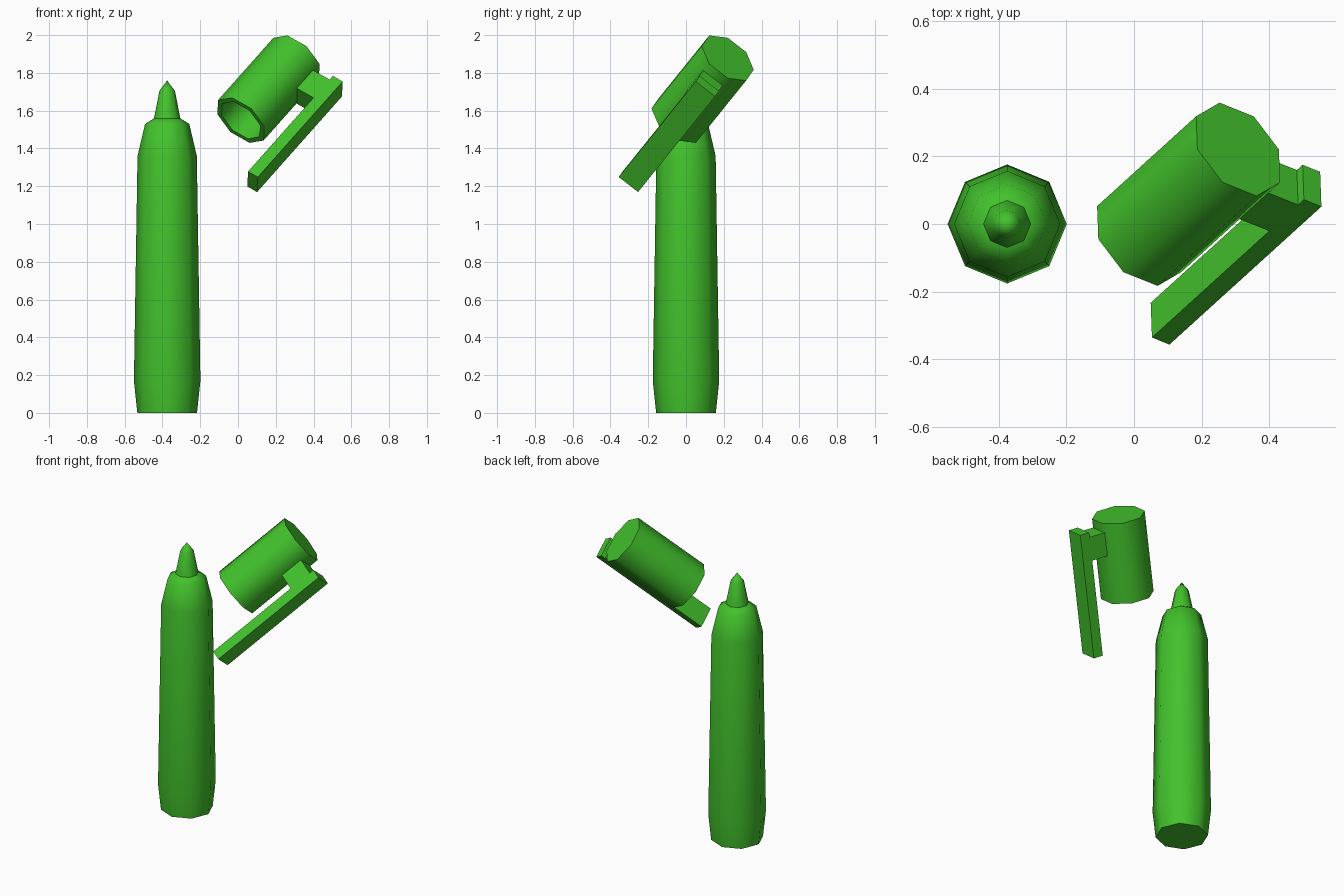
import bpy, bmesh, math
from mathutils import Matrix, Vector

if "Cube" in bpy.data.objects:
    bpy.data.objects.remove(bpy.data.objects["Cube"])

green = bpy.data.materials.new("green_plastic")
green.diffuse_color = (0.055, 0.54, 0.025, 1)
green.use_nodes = True
green.node_tree.nodes["Principled BSDF"].inputs["Base Color"].default_value = green.diffuse_color


def finish(name, bm, matrix, smooth):
    bmesh.ops.recalc_face_normals(bm, faces=bm.faces)
    mesh = bpy.data.meshes.new(name)
    bm.to_mesh(mesh)
    bm.free()
    mesh.materials.append(green)
    obj = bpy.data.objects.new(name, mesh)
    bpy.context.collection.objects.link(obj)
    obj.matrix_world = matrix
    if smooth:
        bpy.ops.object.select_all(action='DESELECT')
        obj.select_set(True)
        bpy.context.view_layer.objects.active = obj
        bpy.ops.object.shade_smooth_by_angle(angle=math.radians(47))
    return obj


def lathe(name, profile, matrix, phase=0.0, sides=8):
    """Faceted turned part; both ends of the profile are capped flat."""
    bm = bmesh.new()
    rings = []
    for r, z in profile:
        angles = [phase + 2 * math.pi * i / sides for i in range(sides)]
        rings.append([bm.verts.new((r * math.cos(a), r * math.sin(a), z)) for a in angles])
    for a, b in zip(rings, rings[1:]):
        for i in range(sides):
            j = (i + 1) % sides
            bm.faces.new((a[i], a[j], b[j], b[i]))
    bm.faces.new(rings[0])
    bm.faces.new(rings[-1])
    bmesh.ops.remove_doubles(bm, verts=bm.verts, dist=0.0005)
    return finish(name, bm, matrix, True)


def box(name, lo, hi, matrix):
    bm = bmesh.new()
    lo, hi = Vector(lo), Vector(hi)
    bmesh.ops.create_cube(bm, size=1)
    bmesh.ops.scale(bm, vec=hi - lo, verts=bm.verts)
    bmesh.ops.translate(bm, vec=(lo + hi) / 2, verts=bm.verts)
    return finish(name, bm, matrix, False)


# Upright pen: barrel with shoulder, and nib
stand = Matrix.Translation((-0.375, 0, 0))
lathe("barrel", [(0.158, 0), (0.176, 0.17), (0.157, 1.36), (0.117, 1.53), (0.068, 1.56)], stand)
lathe("nib", [(0.07, 1.558), (0.041, 1.705), (0.0001, 1.76)], stand)

# Tilted frame of the cap: local z runs along the cap, local x points at the clip
axis = Vector((0.293, 0.266, 0.33)).normalized()
side = Vector((0.824, -0.327, -0.461))
side = (side - side.dot(axis) * axis).normalized()
across = axis.cross(side)
tilt = Matrix((side, across, axis)).transposed().to_4x4()
cap_frame = Matrix.Translation((0.015, -0.045, 1.549)) @ tilt

# Hollow cap, open at the lower end
lathe("cap", [(0.132, 0.46), (0.132, 0), (0.161, 0), (0.161, 0.515)], cap_frame, math.pi / 8)

# Pocket clip and its bridge to the cap
box("clip", (0.253, -0.065, -0.302), (0.316, 0.065, 0.488), cap_frame)
box("clip_bridge", (0.14, -0.065, 0.308), (0.254, 0.065, 0.458), cap_frame)
